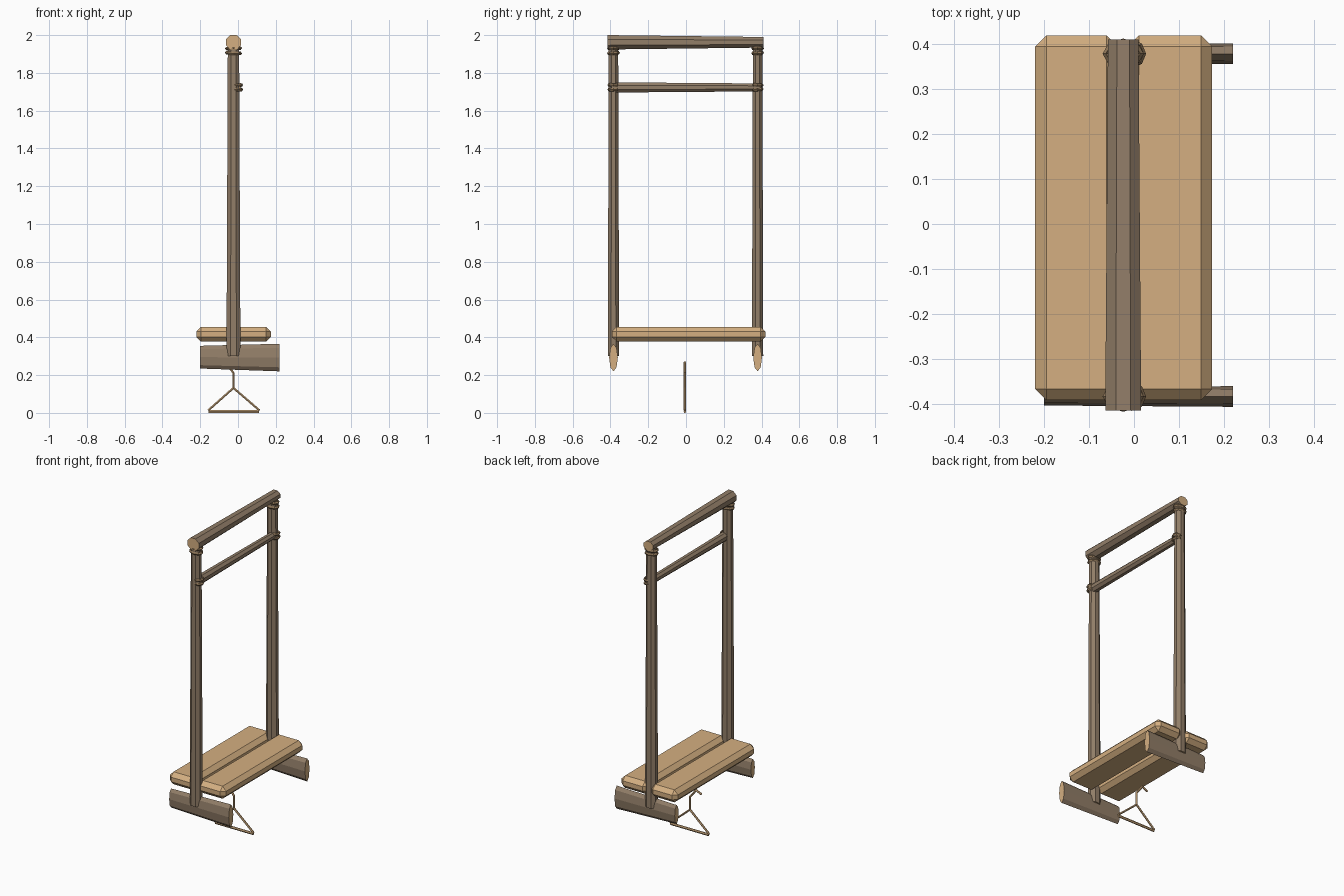
import bpy, bmesh
from math import pi, cos, sin, radians
from mathutils import Vector

if "Cube" in bpy.data.objects:
    bpy.data.objects.remove(bpy.data.objects["Cube"])


def material(name, rgb):
    m = bpy.data.materials.new(name)
    m.diffuse_color = (*rgb, 1)
    m.use_nodes = True
    m.node_tree.nodes["Principled BSDF"].inputs["Base Color"].default_value = m.diffuse_color
    return m


BARK = material("bark", (0.29, 0.21, 0.14))
WOOD = material("cut_wood", (0.66, 0.43, 0.22))
ROPE = material("rope", (0.30, 0.20, 0.11))


def finish(name, bm, mats):
    bmesh.ops.recalc_face_normals(bm, faces=bm.faces)
    me = bpy.data.meshes.new(name)
    bm.to_mesh(me)
    bm.free()
    for m in mats:
        me.materials.append(m)
    ob = bpy.data.objects.new(name, me)
    bpy.context.collection.objects.link(ob)
    return ob


def log(name, a, b, ra, rb, u, v, flat=True, sides=8, mats=(BARK, WOOD)):
    """Tapered log from a to b; ra and rb are half widths along u and v."""
    bm = bmesh.new()
    k = 1 / cos(pi / sides) if flat else 1
    rings = []
    for c, r in ((a, ra), (b, rb)):
        ring = []
        for i in range(sides):
            t = 2 * pi * (i + (0.5 if flat else 0)) / sides
            p = Vector(c) + Vector(u) * r[0] * k * cos(t) + Vector(v) * r[1] * k * sin(t)
            ring.append(bm.verts.new(p))
        rings.append(ring)
    for i in range(sides):
        j = (i + 1) % sides
        bm.faces.new((rings[0][i], rings[0][j], rings[1][j], rings[1][i]))
    for ring in rings:
        bm.faces.new(ring).material_index = len(mats) - 1
    return finish(name, bm, mats)


def plank(name, x0, x1, y0, y1, z0, z1):
    bm = bmesh.new()
    bmesh.ops.create_cube(bm, size=1)
    for p in bm.verts:
        p.co = ((x0 + x1) / 2 + p.co.x * (x1 - x0),
                (y0 + y1) / 2 + p.co.y * (y1 - y0),
                (z0 + z1) / 2 + p.co.z * (z1 - z0))
    bmesh.ops.bevel(bm, geom=bm.edges[:], offset=0.025, segments=1, affect='EDGES')
    return finish(name, bm, (WOOD,))


def rope_ring(name, loc, rx, ry, tilt):
    bpy.ops.mesh.primitive_torus_add(
        location=loc, rotation=(radians(tilt), radians(tilt), 0),
        major_segments=8, minor_segments=4, major_radius=1, minor_radius=0.2)
    ob = bpy.context.object
    ob.name = name
    ob.scale = (rx / 1.2, ry / 1.2, 0.045)
    ob.data.materials.append(ROPE)


X, Y, Z = (1, 0, 0), (0, 1, 0), (0, 0, 1)
CX = -0.024

# posts, feet and rope lashings at both ends
for side, y in (("front", -0.384), ("back", 0.379)):
    log(side + "_post", (CX, y, 0.30), (CX, y, 1.945),
        (0.037, 0.030), (0.030, 0.025), X, Y)
    log(side + "_foot", (-0.20, y, 0.295), (0.22, y, 0.293),
        (0.020, 0.060), (0.023, 0.073), Y, Z, flat=False)
    for i, z in enumerate((1.905, 1.930)):
        rope_ring(f"{side}_upper_lashing_{i}", (CX, y, z), 0.046, 0.034, 3 - 5 * i)
    for i, z in enumerate((1.713, 1.735)):
        rope_ring(f"{side}_lower_lashing_{i}", (-0.005, y, z), 0.032, 0.032, 3 - 5 * i)

# rails
log("top_rail", (CX, -0.415, 1.962), (CX, 0.411, 1.962),
    (0.040, 0.038), (0.034, 0.028), X, Z)
log("lower_rail", (-0.012, -0.395, 1.723), (-0.012, 0.395, 1.723),
    (0.026, 0.027), (0.021, 0.021), X, Z)

# shelf planks
plank("left_plank", -0.22, -0.036, -0.392, 0.42, 0.377, 0.456)
plank("right_plank", -0.014, 0.174, -0.392, 0.42, 0.377, 0.456)

# hanger made of straight rods
HY = -0.006
rods = [((-0.155, 0.010), (0.112, 0.010)), ((-0.158, 0.013), (CX, 0.132)),
        ((0.114, 0.013), (CX, 0.132)), ((CX, 0.128), (CX, 0.215)),
        ((CX, 0.212), (-0.068, 0.268)), ((-0.064, 0.268), (-0.105, 0.250))]
for i, (p, q) in enumerate(rods):
    a, b = Vector((p[0], HY, p[1])), Vector((q[0], HY, q[1]))
    d = (b - a).normalized()
    r = 0.0085 if i == 0 else 0.0065
    ra = (0.0065, r)
    log(f"hanger_rod_{i}", a, b, ra, ra, Y, d.cross(Vector(Y)), sides=6, flat=False, mats=(WOOD,))
bpy.data.objects["hanger_rod_0"].location.z = -0.0026
